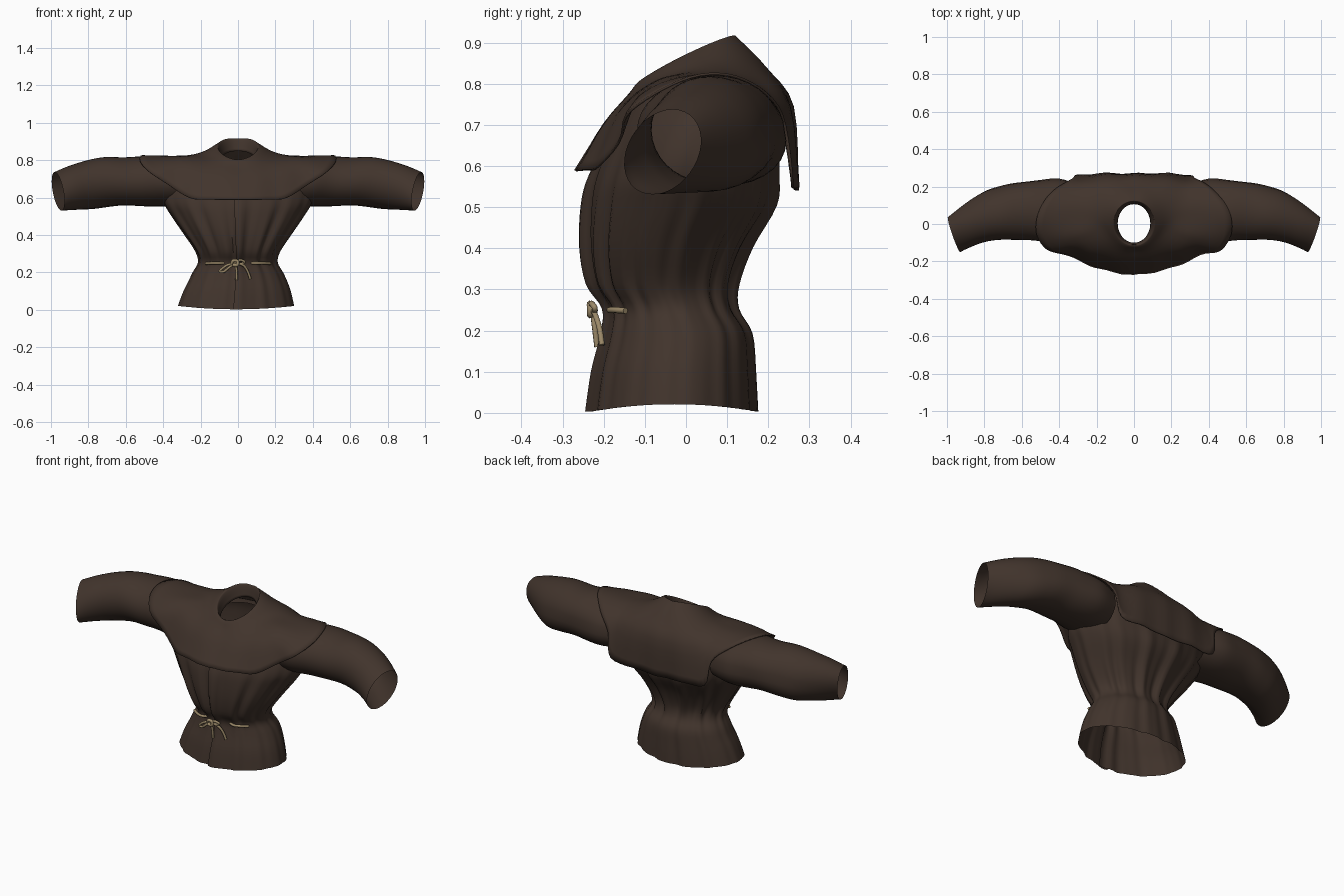
import bpy, math
from mathutils import Vector


def material(name, rgb):
    m = bpy.data.materials.new(name)
    m.diffuse_color = (*rgb, 1)
    return m


CLOTH = material("dark brown cloth", (0.053, 0.034, 0.025))
ROPE = material("tan rope", (0.33, 0.25, 0.14))


def spline(keys, steps):
    """Catmull-Rom through a list of tuples."""
    k = [Vector(p) for p in keys]
    out = []
    for i in range(len(k) - 1):
        a, b, c, d = k[max(i - 1, 0)], k[i], k[i + 1], k[min(i + 2, len(k) - 1)]
        for s in range(steps):
            t = s / steps
            out.append(0.5 * (2 * b + (c - a) * t + (2 * a - 5 * b + 4 * c - d) * t * t
                              + (3 * b - a - 3 * c + d) * t ** 3))
    return out + [k[-1]]


def loft(name, rows, closed=True, flip=False):
    """Skin a list of equally long point rows."""
    n = len(rows[0])
    verts = [tuple(p) for r in rows for p in r]
    faces = []
    for j in range(len(rows) - 1):
        for i in range(n if closed else n - 1):
            k = (i + 1) % n
            f = (j * n + i, j * n + k, (j + 1) * n + k, (j + 1) * n + i)
            faces.append(f[::-1] if flip else f)
    me = bpy.data.meshes.new(name)
    me.from_pydata(verts, [], faces)
    me.materials.append(CLOTH)
    ob = bpy.data.objects.new(name, me)
    bpy.context.collection.objects.link(ob)
    bpy.context.view_layer.objects.active = ob
    ob.select_set(True)
    bpy.ops.object.shade_smooth_by_angle(angle=math.radians(50))
    ob.select_set(False)
    return ob


# Tunic body: height, half width, front y, back y, fold depth
body = [(0.0, 0.31, -0.232, 0.174, 0.004), (0.10, 0.283, -0.217, 0.169, 0.004),
        (0.19, 0.245, -0.194, 0.160, 0.004), (0.25, 0.212, -0.188, 0.125, 0.006),
        (0.31, 0.225, -0.222, 0.122, 0.010), (0.40, 0.285, -0.237, 0.155, 0.010),
        (0.50, 0.355, -0.235, 0.215, 0.008), (0.57, 0.395, -0.222, 0.226, 0.005),
        (0.65, 0.40, -0.190, 0.227, 0.002), (0.73, 0.37, -0.150, 0.222, 0),
        (0.785, 0.28, -0.120, 0.195, 0), (0.80, 0.12, -0.110, 0.125, 0)]
rows = []
SEG = 120
for z, w, yf, yb, fold in spline(body, 4):
    row = []
    for i in range(SEG + 1):
        a = i / SEG * (2 * math.pi + 0.2) - 0.05         # front edges overlap
        c, s = math.cos(a), math.sin(a)
        wave = math.sin(15 * a + 0.8 * math.sin(3 * a) + 2 * z) + 0.5 * math.sin(26 * a + 1)
        r = fold * wave * (0.4 + 0.6 * c * c)
        lap = 0.012 * (1 - i / 8) if i < 8 else 0
        lap *= min(1, max(0, (0.75 - z) / 0.2))
        cy, ry = (yf + yb) / 2, (yb - yf) / 2
        low = max(0, 1 - z / 0.15)
        row.append((s * (w + r) - 0.01 * low, cy - c * (ry + r + lap), z + 0.018 * s * s * low + 0.003))
    rows.append(row)
loft("tunic_body", rows, closed=False)

# Sleeves: x, centre y, centre z, y radius, z radius, cuff slant
arm = [(0.30, 0.05, 0.68, 0.16, 0.12, 0), (0.40, 0.06, 0.685, 0.178, 0.130, 0),
       (0.50, 0.07, 0.688, 0.165, 0.130, 0), (0.60, 0.068, 0.688, 0.152, 0.129, 0),
       (0.70, 0.060, 0.685, 0.143, 0.133, 0), (0.80, 0.038, 0.670, 0.136, 0.130, 0),
       (0.89, -0.008, 0.653, 0.116, 0.119, 0.015), (0.962, -0.057, 0.634, 0.090, 0.103, 0.036)]
for side, sx in (("left", 1), ("right", -1)):
    rows = []
    for x, cy, cz, ry, rz, slant in spline(arm, 4):
        row = []
        for i in range(36):
            a = 2 * math.pi * i / 36
            c, s = math.cos(a), math.sin(a)
            k = 1 + 0.018 * math.sin(22 * x + 2 * a) * math.sin(math.pi * min(1, max(0, (x - 0.3) / 0.6)))
            if c > 0 > s:                                # fuller lower back
                k += 0.2 * abs(c * s) * min(1, max(0, (0.95 - x) / 0.2))
            lean = 0.025 * s * min(1, max(0, (x - 0.8) / 0.15))
            row.append((sx * (x + slant * (0.8 * c + 0.5 * s)), cy + ry * k * c + lean, cz + rz * k * s))
        rows.append(row)
    loft(side + "_sleeve", rows, flip=sx < 0)

# Shoulder cape with raised collar: half profiles from front centre to back centre
hem = [(0, -0.275, 0.59), (0.15, -0.25, 0.592), (0.26, -0.212, 0.60), (0.38, -0.160, 0.675),
       (0.47, -0.138, 0.735), (0.52, -0.06, 0.79), (0.52, 0.03, 0.824), (0.48, 0.12, 0.820),
       (0.41, 0.20, 0.778), (0.33, 0.240, 0.70), (0.30, 0.262, 0.56), (0.15, 0.272, 0.548),
       (0, 0.27, 0.54)]
middle = [(0, -0.20, 0.705), (0.11, -0.195, 0.705), (0.19, -0.175, 0.72), (0.26, -0.14, 0.755),
          (0.31, -0.10, 0.79), (0.32, -0.05, 0.815), (0.31, 0.03, 0.823), (0.30, 0.10, 0.822),
          (0.29, 0.16, 0.803), (0.27, 0.205, 0.775), (0.23, 0.235, 0.752), (0.13, 0.255, 0.745),
          (0, 0.26, 0.745)]


def collar(rx, yf, yb, zf, zb, lift=0.0):
    """Tilted neck ring; lift raises its sides."""
    out = []
    for i in range(13):
        c, s = math.cos(math.pi * i / 12), math.sin(math.pi * i / 12)
        out.append((rx * s, (yf + yb) / 2 - (yb - yf) / 2 * c,
                    (zf + zb) / 2 - (zb - zf) / 2 * c + lift * s))
    return out


base = collar(0.20, -0.145, 0.195, 0.765, 0.838, 0.034)
rim = collar(0.124, -0.122, 0.132, 0.797, 0.905, 0.016)
lip = collar(0.104, -0.110, 0.118, 0.797, 0.910, 0.014)
inner = collar(0.087, -0.10, 0.106, 0.765, 0.85)
profiles = []
for half in (inner, lip, rim, base, middle, hem):
    pts = spline(half, 4)
    profiles.append(pts + [Vector((-p.x, p.y, p.z)) for p in pts[-2:0:-1]])
n = len(profiles[0])
columns = [spline([p[i] for p in profiles], 4) for i in range(n)]
rows = []
for j in range(len(columns[0])):
    f = max(0, (j - 10) / 10)                            # ripples grow toward the hem
    rows.append([c[j] + Vector((0, 0.004 * f * math.sin(c[j].x * 38 + 1), 0)) for c in columns])
cape = loft("shoulder_cape", rows, flip=True)
sol = cape.modifiers.new("thickness", 'SOLIDIFY')
sol.thickness = 0.006
sol.offset = -1


def cord(name, pts, radius):
    """Rope piece swept along a smooth path."""
    cu = bpy.data.curves.new(name, 'CURVE')
    cu.dimensions = '3D'
    cu.bevel_depth = radius
    cu.bevel_resolution = 2
    cu.use_fill_caps = True
    path = spline(pts, 5)
    sp = cu.splines.new('POLY')
    sp.points.add(len(path) - 1)
    for p, v in zip(sp.points, path):
        p.co = (*v, 1)
    cu.materials.append(ROPE)
    bpy.context.collection.objects.link(bpy.data.objects.new(name, cu))


# Waist rope threaded behind the cloth at the middle, then bow, knot and tails
half = [(0.0, -0.170, 0.25), (0.055, -0.166, 0.25), (0.10, -0.186, 0.25),
        (0.14, -0.173, 0.25), (0.173, -0.147, 0.248)]
cord("waist_rope", [(-x, y, z) for x, y, z in half[:0:-1]] + half, 0.0075)
cord("bow_loop_right", [(-0.015, -0.222, 0.25), (-0.06, -0.222, 0.238), (-0.098, -0.212, 0.207),
                        (-0.075, -0.216, 0.205), (-0.05, -0.222, 0.225), (-0.015, -0.222, 0.25)], 0.007)
cord("bow_loop_left", [(-0.015, -0.222, 0.25), (0.012, -0.23, 0.266), (0.035, -0.222, 0.256),
                       (0.015, -0.222, 0.246), (-0.015, -0.222, 0.25)], 0.007)
cord("knot", [(-0.035, -0.222, 0.245), (-0.025, -0.232, 0.263), (-0.003, -0.232, 0.260),
              (-0.005, -0.232, 0.24), (-0.03, -0.232, 0.24)], 0.009)
cord("long_tail", [(-0.01, -0.227, 0.25), (0.03, -0.22, 0.237), (0.052, -0.21, 0.205),
                   (0.066, -0.204, 0.165)], 0.007)
cord("short_tail", [(-0.015, -0.227, 0.25), (-0.008, -0.222, 0.21), (-0.008, -0.216, 0.16)], 0.007)
